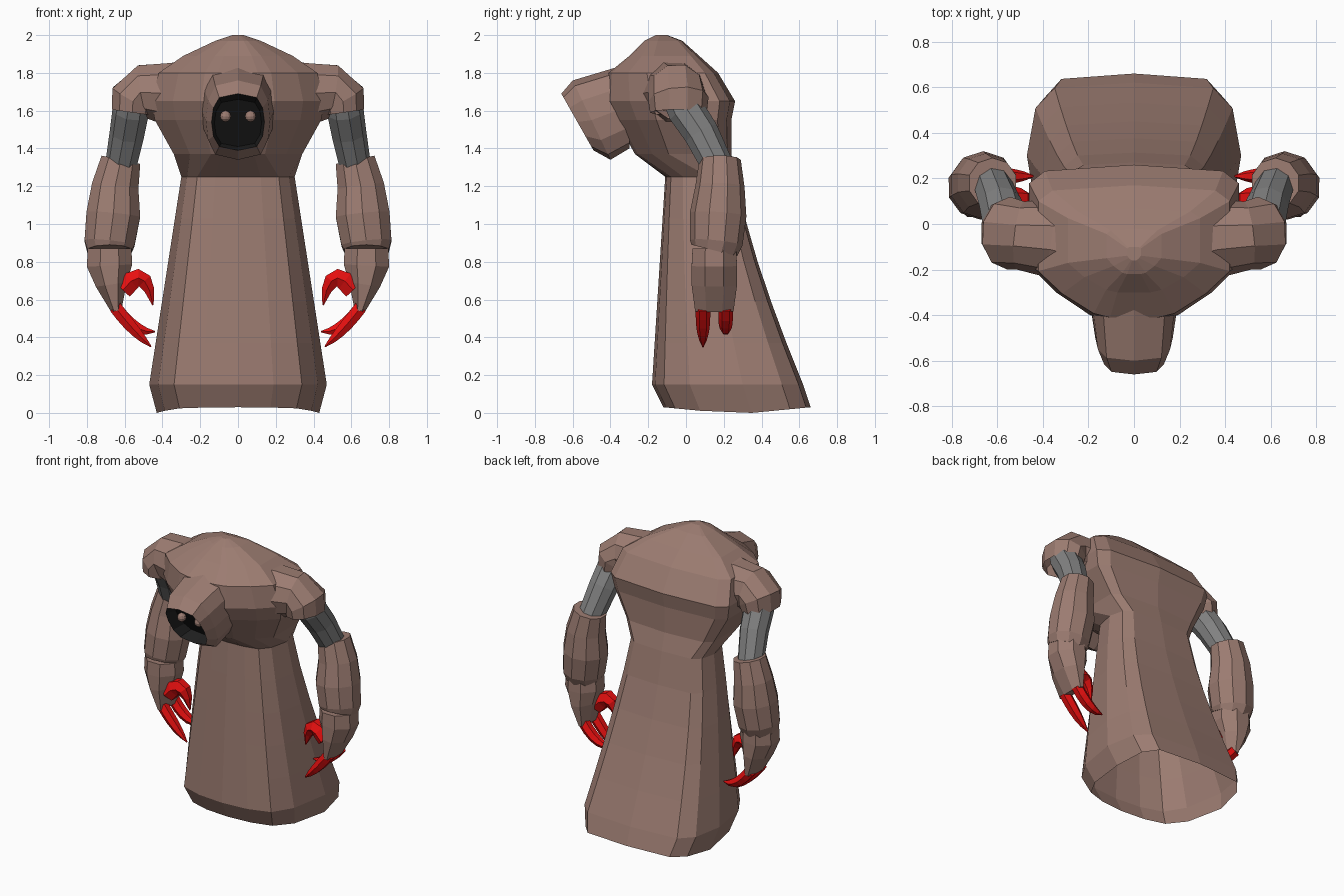
import bpy, bmesh, math
from mathutils import Vector

cube = bpy.data.objects.get("Cube")
if cube:
    bpy.data.objects.remove(cube)


def material(name, red, green, blue):
    mat = bpy.data.materials.new(name)
    mat.use_nodes = True
    colour = (red, green, blue, 1)
    mat.diffuse_color = colour
    mat.node_tree.nodes["Principled BSDF"].inputs["Base Color"].default_value = colour
    return mat


cloth = material("brown cloth", 0.33, 0.2, 0.165)
skin = material("grey skin", 0.22, 0.22, 0.22)
claw_red = material("red claw", 0.8, 0.005, 0.005)
face_black = material("black face", 0.015, 0.015, 0.015)


def loft(name, rings, mat, cap_start=False, cap_end=False):
    """Skin a list of rings that all have the same number of points."""
    bm = bmesh.new()
    rows = [[bm.verts.new(point) for point in ring] for ring in rings]
    count = len(rows[0])
    for lower, upper in zip(rows, rows[1:]):
        for i in range(count):
            j = (i + 1) % count
            bm.faces.new((lower[i], lower[j], upper[j], upper[i]))
    if cap_start:
        bm.faces.new(rows[0][::-1])
    if cap_end:
        bm.faces.new(rows[-1])
    bmesh.ops.recalc_face_normals(bm, faces=bm.faces)
    mesh = bpy.data.meshes.new(name)
    bm.to_mesh(mesh)
    bm.free()
    mesh.materials.append(mat)
    obj = bpy.data.objects.new(name, mesh)
    bpy.context.collection.objects.link(obj)
    return obj


def mirrored(half):
    """Complete a half outline that starts and ends on the centre plane."""
    return half + [(-x, y, z) for x, y, z in half[-2:0:-1]]


def tube(name, path, mat, sides, side, cap_end=True):
    """Tube along (x, y, z, radius across, optional radius in depth) points."""
    centres = [Vector(point[:3]) for point in path]
    rings = []
    for k, centre in enumerate(centres):
        ahead = centres[min(k + 1, len(centres) - 1)]
        behind = centres[max(k - 1, 0)]
        tangent = (ahead - behind).normalized()
        across = Vector((0, 1, 0)).cross(tangent).normalized()
        depth = tangent.cross(across)
        ring = []
        for i in range(sides):
            angle = math.tau * (i + 0.5) / sides
            point = (centre + across * (path[k][3] * math.cos(angle))
                     + depth * (path[k][-1] * math.sin(angle)))
            ring.append((side * point.x, point.y, point.z))
        rings.append(ring)
    return loft(name, rings, mat, cap_start=True, cap_end=cap_end)


def claw(name, root, bend, tip, depth, radius, side):
    """Curved claw in a plane of constant depth, from (x, z) control points."""
    path = []
    steps = 5
    for i in range(steps + 1):
        t = i / steps
        x, z = Vector(root).lerp(bend, t).lerp(Vector(bend).lerp(tip, t), t)
        path.append((x, depth, z, radius * (1 - t ** 3) + 0.004))
    tube(name, path, claw_red, 6, side)


def robe_ring(profile, z, front, back, width, drop=0):
    """Scale a half profile of width and depth fractions; drop lowers the sides."""
    return mirrored([(width * across, front + (back - front) * depth,
                      z - drop * (1 - abs(2 * depth - 1)))
                     for across, depth in profile])


# Robe: tucked hem, flared skirt, then the hunched mantle
skirt_profile = [(0, 0), (0.4, 0.02), (0.72, 0.08), (0.9, 0.25),
                 (1, 0.6), (0.92, 0.86), (0.74, 0.97), (0, 1)]
mantle_profile = [(0, 0), (0.25, 0), (0.42, 0.03), (0.75, 0.18),
                  (1, 0.35), (1, 0.88), (0.85, 0.96), (0, 1)]
rings = [robe_ring(skirt_profile, 0.03, -0.12, 0.66, 0.43, drop=0.0375)]
skirt_steps = 5
for i in range(skirt_steps + 1):
    t = 1 - i / skirt_steps
    rings.append(robe_ring(skirt_profile, 1.25 - 1.1 * t, -0.11 - 0.07 * t,
                           0.27 + 0.35 * t ** 1.3, 0.3 + 0.17 * t))
mantle = [
    (1.37, -0.27, 0.24, 0.34),
    (1.55, -0.37, 0.24, 0.44),
    (1.65, -0.42, 0.26, 0.46),
    (1.8, -0.41, 0.17, 0.42),
    (1.89, -0.3, 0.07, 0.29),
    (1.97, -0.22, -0.02, 0.12),
    (2, -0.16, -0.1, 0.03),
]
for row in mantle:
    rings.append(robe_ring(mantle_profile, *row))
loft("robe", rings, cloth, cap_end=True)

# Hood: top y and z, bottom y and z, half width, from the neck to the recess
hood = [
    (-0.3, 1.85, -0.3, 1.4, 0.2),
    (-0.6, 1.76, -0.4, 1.34, 0.17),
    (-0.66, 1.69, -0.49, 1.39, 0.14),
    (-0.57, 1.66, -0.38, 1.41, 0.125),
]
rings = []
for top_y, top_z, low_y, low_z, width in hood:
    top, low = Vector((0, top_y, top_z)), Vector((0, low_y, low_z))
    half = []
    for i in range(7):
        angle = math.pi * i / 6
        centre = low.lerp(top, 0.5 + 0.5 * math.cos(angle))
        half.append((width * abs(math.sin(angle)) ** 0.5, centre.y, centre.z))
    rings.append(mirrored(half))
head = loft("hood", rings, cloth, cap_end=True)
head.data.materials.append(face_black)
for face in head.data.polygons[-len(rings[0]) - 1:]:
    face.material_index = 1

for side, label in ((1, "left_"), (-1, "right_")):
    # Eyes
    bpy.ops.mesh.primitive_uv_sphere_add(segments=10, ring_count=6, radius=0.03,
                                         location=(side * 0.066, -0.53, 1.57))
    eye = bpy.context.object
    eye.name = label + "eye"
    eye.data.materials.append(cloth)

    # Arms
    tube(label + "shoulder", [
        (0.15, -0.1, 1.66, 0.23),
        (0.38, -0.06, 1.69, 0.17),
        (0.5, -0.05, 1.7, 0.15),
        (0.55, -0.04, 1.66, 0.135, 0.16),
        (0.56, -0.04, 1.59, 0.115, 0.15),
    ], cloth, 10, side, cap_end=False)
    tube(label + "upper_arm", [
        (0.55, -0.05, 1.7, 0.09),
        (0.565, 0, 1.6, 0.1),
        (0.585, 0.08, 1.48, 0.095),
        (0.62, 0.17, 1.3, 0.085),
    ], skin, 9, side)
    tube(label + "forearm", [
        (0.62, 0.18, 1.34, 0.11),
        (0.65, 0.18, 1.2, 0.13),
        (0.66, 0.17, 1.05, 0.15),
        (0.68, 0.16, 0.9, 0.14),
        (0.68, 0.15, 0.86, 0.125),
    ], cloth, 10, side)
    tube(label + "hand", [
        (0.68, 0.15, 0.87, 0.125),
        (0.68, 0.15, 0.78, 0.13),
        (0.67, 0.15, 0.68, 0.09, 0.13),
        (0.645, 0.15, 0.54, 0.03, 0.11),
    ], cloth, 8, side)

    # Claws
    claw(label + "thumb_claw", (0.61, 0.65), (0.49, 0.81), (0.45, 0.57), 0.11, 0.055, side)
    claw(label + "front_claw", (0.65, 0.56), (0.56, 0.44), (0.46, 0.35), 0.09, 0.035, side)
    claw(label + "back_claw", (0.65, 0.56), (0.55, 0.42), (0.44, 0.43), 0.21, 0.035, side)
